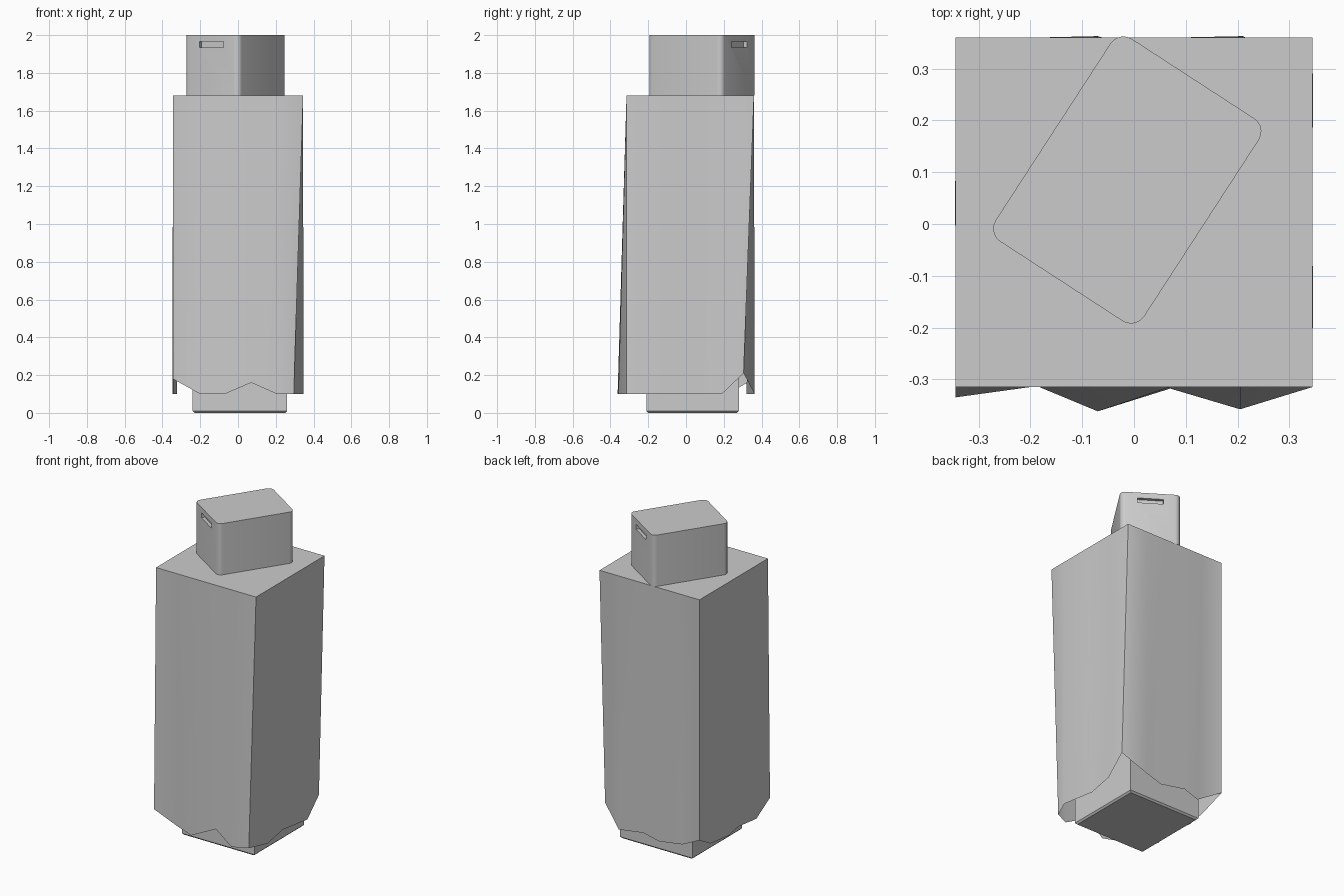
import bpy, bmesh
from math import radians, cos, sin
from mathutils import Matrix

if "Cube" in bpy.data.objects:
    bpy.data.objects.remove(bpy.data.objects["Cube"])


def finish(bm, name):
    bmesh.ops.recalc_face_normals(bm, faces=bm.faces)
    me = bpy.data.meshes.new(name)
    bm.to_mesh(me)
    bm.free()
    ob = bpy.data.objects.new(name, me)
    bpy.context.collection.objects.link(ob)
    return ob


def smooth(ob, angle=30):
    bpy.ops.object.select_all(action='DESELECT')
    ob.select_set(True)
    bpy.context.view_layer.objects.active = ob
    bpy.ops.object.shade_smooth_by_angle(angle=radians(angle))


def box(name, size, loc, rot=0.0, pick=None, r=0.0, seg=1):
    """Box with selected edges rounded, turned about z."""
    bm = bmesh.new()
    bmesh.ops.create_cube(bm, size=1, matrix=Matrix.Diagonal((*size, 1)))
    if pick:
        edges = [e for e in bm.edges if pick(e)]
        bmesh.ops.bevel(bm, geom=edges, offset=r, segments=seg,
                        profile=0.5, affect='EDGES')
    bm.transform(Matrix.Translation(loc) @ Matrix.Rotation(rot, 4, 'Z'))
    return finish(bm, name)


def is_vertical(e):
    a, b = e.verts
    return abs(a.co.z - b.co.z) > 1e-4


def is_bottom(e):
    return all(v.co.z < 0 for v in e.verts)


# Pedestal under the cloth
smooth(box("pedestal", (0.50, 0.49, 1.66), (0.01, 0.035, 0.83),
           pick=is_bottom, r=0.01))

# Draped cloth: straight top rectangle ruled to a pleated hem
X0, X1, Y0, Y1, TOP = -0.345, 0.345, -0.315, 0.36, 1.68
front = [(-0.345, -0.335, 0.18), (-0.20, -0.308, 0.10), (-0.07, -0.362, 0.10),
         (0.07, -0.318, 0.16), (0.205, -0.358, 0.10)]
right = [(0.295, -0.315, 0.10), (0.346, -0.20, 0.10), (0.31, 0.0, 0.10),
         (0.346, 0.19, 0.10)]
back = [(0.345, 0.305, 0.21), (0.21, 0.363, 0.10), (0.07, 0.32, 0.10),
        (-0.07, 0.363, 0.10), (-0.20, 0.32, 0.10)]
left = [(-0.345, 0.36, 0.18), (-0.322, 0.22, 0.10), (-0.346, 0.08, 0.10),
        (-0.322, -0.06, 0.10), (-0.345, -0.20, 0.10)]
top = ([(X0, Y0)] + [(p[0], Y0) for p in front[1:]]
       + [(X1, Y0)] + [(X1, p[1]) for p in right[1:]]
       + [(X1, Y1)] + [(p[0], Y1) for p in back[1:]]
       + [(X0, Y1)] + [(X0, p[1]) for p in left[1:]])
bm = bmesh.new()
hem = [bm.verts.new(p) for p in front + right + back + left]
rim = [bm.verts.new((x, y, TOP)) for x, y in top]
n = len(rim)
for i in range(n):
    j = (i + 1) % n
    bm.faces.new((hem[i], hem[j], rim[j], rim[i]))
bm.faces.new(rim)
smooth(finish(bm, "draped_cloth"), 40)

# Turned box standing on the cloth
L, W, TURN = 0.467, 0.342, radians(57)
CX, CY = -0.013, 0.085
bin_box = box("top_box", (L, W, 0.32), (CX, CY, 1.84), TURN,
              pick=is_vertical, r=0.03, seg=5)

# Handle slots recessed into both ends
for side in (-1, 1):
    d = side * L / 2
    cutter = box("slot_cutter", (0.04, 0.15, 0.03),
                 (CX + d * cos(TURN), CY + d * sin(TURN), 1.95), TURN)
    cutter.hide_render = True
    cutter.hide_set(True)
    mod = bin_box.modifiers.new("slot", 'BOOLEAN')
    mod.operation = 'DIFFERENCE'
    mod.object = cutter
    mod.solver = 'EXACT'
smooth(bin_box)
